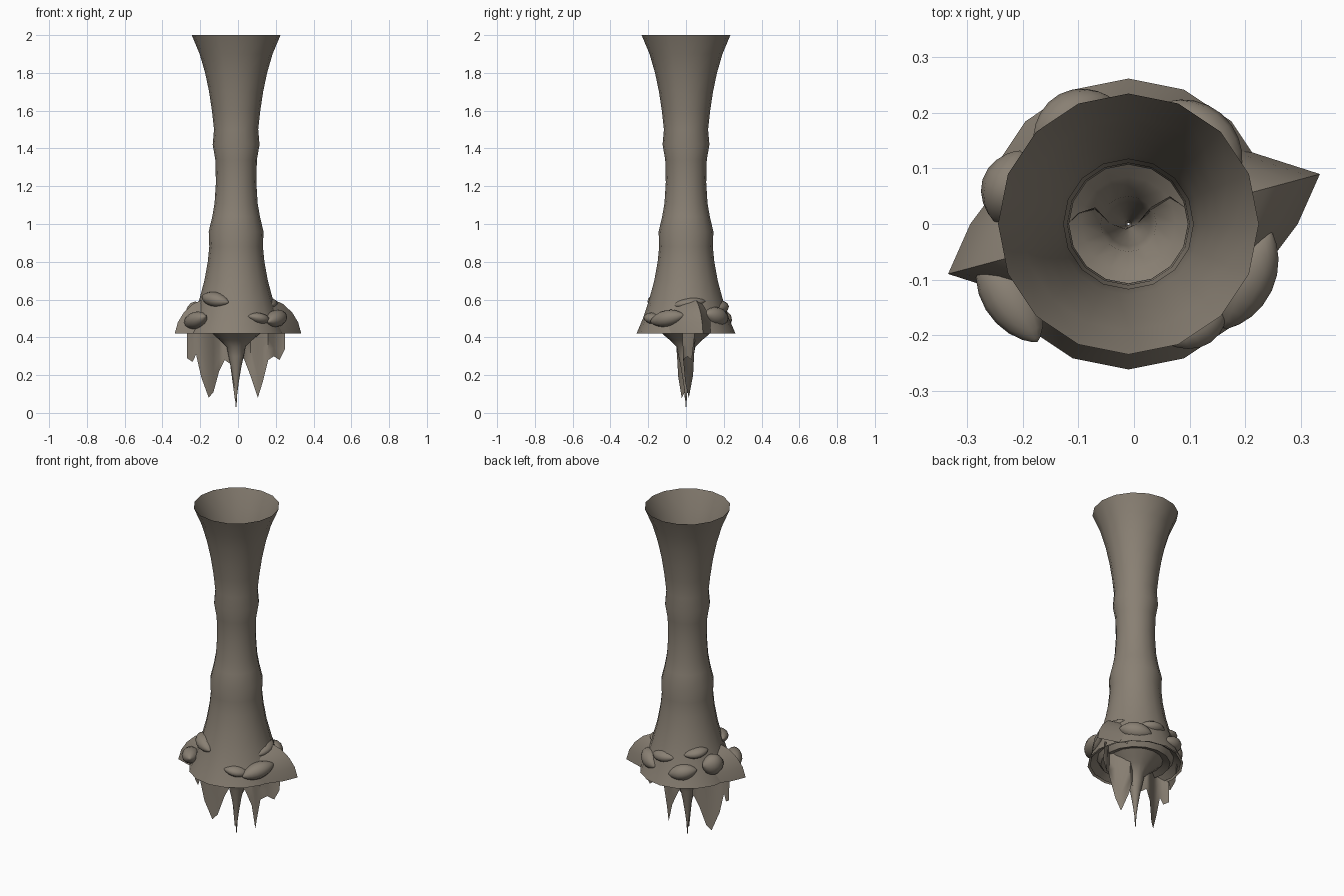
import bpy, bmesh, math
from mathutils import Matrix, Vector

cube = bpy.data.objects.get("Cube")
if cube:
    bpy.data.objects.remove(cube)

BARK = (0.25, 0.215, 0.172, 1)
bark = bpy.data.materials.new("grey_brown_bark")
bark.use_nodes = True
bark.diffuse_color = BARK
bsdf = bark.node_tree.nodes["Principled BSDF"]
bsdf.inputs["Base Color"].default_value = BARK
bsdf.inputs["Roughness"].default_value = 0.8

AXIS_X = -0.01
SIDES = 16


def finish(name, bm, angle=50, normals=True):
    if normals:
        bmesh.ops.recalc_face_normals(bm, faces=bm.faces)
    mesh = bpy.data.meshes.new(name)
    bm.to_mesh(mesh)
    bm.free()
    mesh.materials.append(bark)
    ob = bpy.data.objects.new(name, mesh)
    bpy.context.collection.objects.link(ob)
    bpy.ops.object.select_all(action="DESELECT")
    ob.select_set(True)
    bpy.context.view_layer.objects.active = ob
    bpy.ops.object.shade_smooth_by_angle(angle=math.radians(angle))
    return ob


def loft(bm, rows, closed):
    rings = [[bm.verts.new(p) for p in row] for row in rows]
    for a, b in zip(rings, rings[1:]):
        n = len(a)
        for i in range(n if closed else n - 1):
            j = (i + 1) % n
            bm.faces.new((a[i], a[j], b[j], b[i]))


def lathe(name, profile):
    bm = bmesh.new()
    turn = [2 * math.pi * i / SIDES for i in range(SIDES)]
    loft(bm, [[(AXIS_X + r * math.cos(t), r * math.sin(t), z) for t in turn]
              for r, z in profile], True)
    return finish(name, bm, 60)


# Hollow trunk with two swollen joints and a flared open mouth
lathe("trunk", [
    (0.262, 0.42), (0.228, 0.5), (0.195, 0.6), (0.168, 0.7), (0.15, 0.8),
    (0.142, 0.88), (0.145, 0.96), (0.126, 1.04), (0.114, 1.11), (0.107, 1.22),
    (0.11, 1.34), (0.124, 1.42), (0.117, 1.5), (0.128, 1.6), (0.143, 1.7),
    (0.164, 1.8), (0.193, 1.9), (0.235, 2.0)])

# Underside: folded floor that draws down into a thin central tap root
lathe("floor_and_tap_root", [
    (0.25, 0.425), (0.21, 0.455), (0.19, 0.425), (0.15, 0.44), (0.115, 0.41),
    (0.085, 0.385), (0.05, 0.35), (0.04, 0.3), (0.027, 0.24), (0.014, 0.16),
    (0.006, 0.1), (0.002, 0.03)])

# Two pointed skirt flaps, opposite each other
FLAP = [(0.17, 0.15), (0.21, 0.13), (0.335, 0.09), (0.295, 0.0),
        (0.25, -0.06), (0.2, -0.13)]
LEVELS = [(1, 0.42), (0.95, 0.48), (0.86, 0.53), (0.72, 0.575), (0.5, 0.61)]
for side, sign in (("left", 1), ("right", -1)):
    bm = bmesh.new()
    loft(bm, [[(sign * x * s, sign * y * s, z) for x, y in FLAP]
              for s, z in LEVELS], False)
    finish("skirt_flap_" + side, bm)


# Leaf-shaped swellings: turn, distance, height, half length, half height, tilt
def lobe(name, turn, dist, z, length, height, tilt):
    bm = bmesh.new()
    bmesh.ops.create_uvsphere(bm, u_segments=12, v_segments=10, radius=1)
    for v in bm.verts:
        taper = max(1 - v.co.z ** 2, 0) ** 0.25
        v.co = Vector((v.co.x * taper * 0.05, v.co.y * taper * height,
                       v.co.z * length))
    a = math.radians(turn)
    bm.transform(Matrix.Translation((AXIS_X + dist * math.cos(a),
                                     dist * math.sin(a), z))
                 @ Matrix.Rotation(a, 4, "Z")
                 @ Matrix.Rotation(math.radians(90 + tilt), 4, "X"))
    finish(name, bm)


LOBES = [(211, 0.25, 0.49, 0.1, 0.045, 12), (163, 0.225, 0.53, 0.07, 0.06, -8),
         (335, 0.235, 0.5, 0.1, 0.045, 10), (305, 0.21, 0.5, 0.07, 0.03, -10),
         (50, 0.21, 0.51, 0.09, 0.05, -10), (118, 0.215, 0.5, 0.08, 0.045, 12),
         (232, 0.18, 0.6, 0.09, 0.04, -10), (5, 0.17, 0.58, 0.09, 0.03, 8),
         (80, 0.18, 0.56, 0.08, 0.035, 6), (140, 0.18, 0.6, 0.07, 0.03, 8)]
for i, args in enumerate(LOBES):
    lobe("swelling_%d" % (i + 1), *args)

# Hanging root curtain: a folded sheet with a ragged lower edge (x, y, z)
EDGE = [(-0.27, -0.03, 0.29), (-0.24, -0.05, 0.27), (-0.222, -0.06, 0.31),
        (-0.195, -0.055, 0.19), (-0.155, -0.03, 0.08), (-0.13, -0.01, 0.11),
        (-0.1, 0.02, 0.22), (-0.07, 0.03, 0.28), (-0.042, 0.0, 0.26),
        (-0.015, -0.01, 0.06), (0.005, 0.0, 0.24), (0.03, 0.03, 0.29),
        (0.065, 0.05, 0.2), (0.105, 0.02, 0.08), (0.13, -0.005, 0.16),
        (0.16, -0.02, 0.28), (0.19, 0.01, 0.3), (0.22, 0.04, 0.28),
        (0.25, 0.05, 0.34)]
bm = bmesh.new()
loft(bm, [[(x, y * (1 - 0.25 * t), 0.45 + (z - 0.45) * t) for x, y, z in EDGE]
          for t in (0, 0.35, 0.7, 1)], False)
finish("root_curtain", bm, 60)
